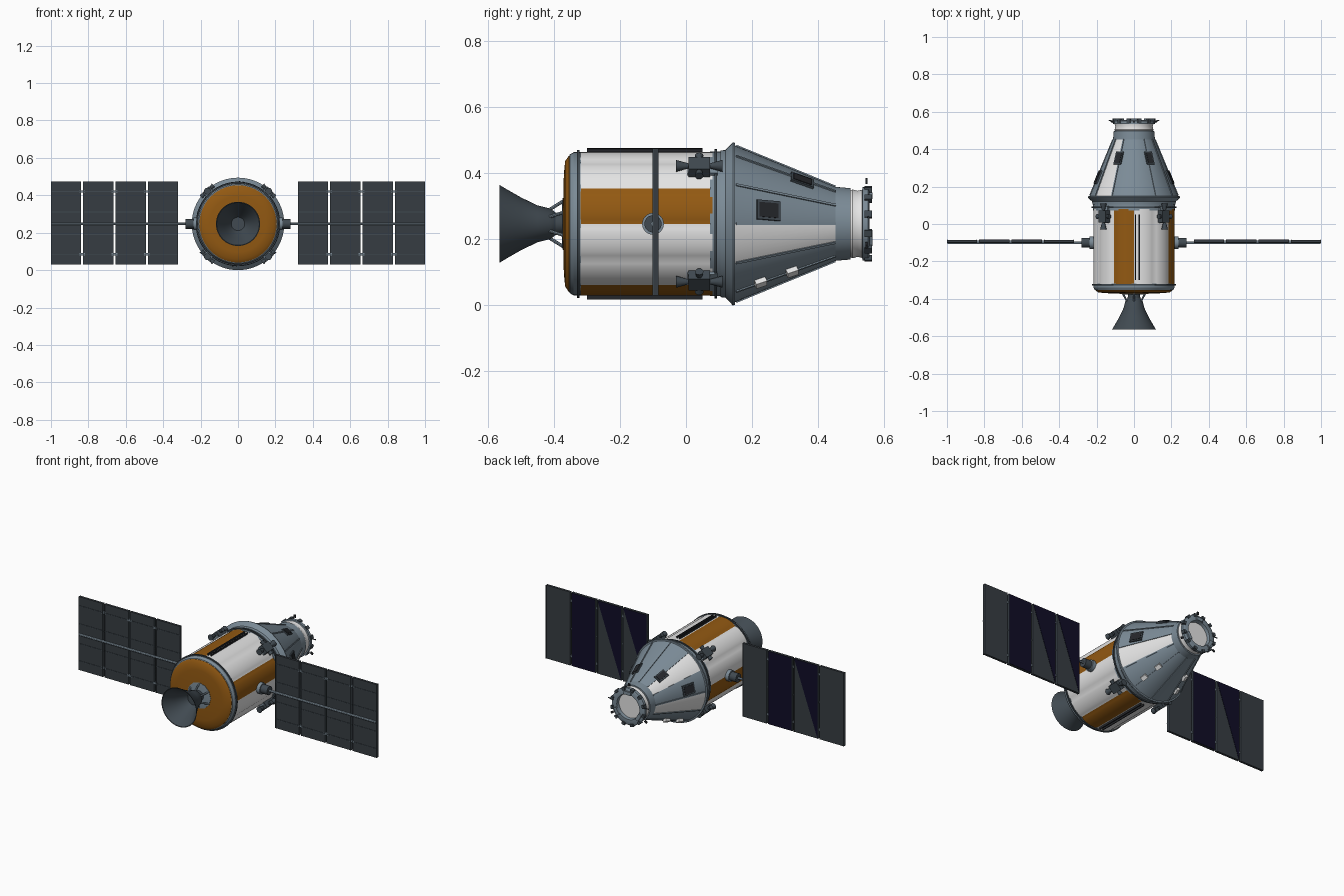
import bpy, bmesh, math
from mathutils import Matrix, Vector

if "Cube" in bpy.data.objects:
    bpy.data.objects.remove(bpy.data.objects["Cube"])

C = 0.247          # height of the craft's long axis
D = math.radians


def mat(name, rgb):
    m = bpy.data.materials.new(name)
    m.diffuse_color = (*rgb, 1)
    m.use_nodes = True
    m.node_tree.nodes["Principled BSDF"].inputs["Base Color"].default_value = m.diffuse_color
    return m


WHITE = mat("white_blanket", (0.78, 0.78, 0.78))
ORANGE = mat("orange_foil", (0.29, 0.10, 0.006))
SLATE = mat("slate_metal", (0.20, 0.26, 0.31))
DARK = mat("dark_metal", (0.052, 0.068, 0.082))
PANEL = mat("panel_grey", (0.037, 0.046, 0.054))
NAVY = mat("solar_navy", (0.005, 0.004, 0.02))
BLACK = mat("window_black", (0.018, 0.02, 0.024))


def finish(name, bm, *mats):
    bmesh.ops.recalc_face_normals(bm, faces=bm.faces)
    me = bpy.data.meshes.new(name)
    bm.to_mesh(me)
    bm.free()
    for m in mats:
        me.materials.append(m)
    ob = bpy.data.objects.new(name, me)
    bpy.context.collection.objects.link(ob)
    return ob


def lathe(name, prof, mats, rule=None, puff=0.0, seg=96):
    """Turn (y, radius) points around the long axis; rule(sector 0..11) picks the colour."""
    bm = bmesh.new()
    rings = []
    for y, r in prof:
        ring = []
        for i in range(seg):
            a = 2 * math.pi * i / seg
            rr = r + puff * abs(math.sin(6 * a)) ** 0.6
            ring.append(bm.verts.new((rr * math.cos(a), y, C + rr * math.sin(a))))
        rings.append(ring)
    for p, q in zip(rings, rings[1:]):
        for i in range(seg):
            j = (i + 1) % seg
            f = bm.faces.new((p[i], p[j], q[j], q[i]))
            if rule:
                f.material_index = rule(i * 12 // seg)
    bm.faces.new(rings[0])
    bm.faces.new(rings[-1])
    return finish(name, bm, *mats)


def box(name, size, m, mtx):
    bm = bmesh.new()
    bmesh.ops.create_cube(bm, size=1, matrix=mtx @ Matrix.Diagonal((*size, 1)))
    return finish(name, bm, m)


def rod(name, p, q, r1, r2, m, seg=16):
    p, q = Vector(p), Vector(q)
    d = q - p
    mtx = Matrix.Translation((p + q) / 2) @ d.to_track_quat('Z', 'Y').to_matrix().to_4x4()
    bm = bmesh.new()
    bmesh.ops.create_cone(bm, cap_ends=True, segments=seg, radius1=r1, radius2=r2,
                          depth=d.length, matrix=mtx)
    return finish(name, bm, m)


def around(deg, y, r):
    """Frame on the hull: local x outward, y along the craft, z around it."""
    a = D(deg)
    return (Matrix.Translation((r * math.cos(a), y, C + r * math.sin(a)))
            @ Matrix.Rotation(-a, 4, 'Y'))


def at(x, y, z):
    return Matrix.Translation((x, y, z))


# Service module: blanket sectors, end rings, domed foil back
lathe("service_hull", [(-0.32, 0.214), (0.08, 0.214)], [WHITE, ORANGE],
      lambda s: int(s % 3 == 0), puff=0.006)
lathe("aft_ring", [(-0.356, 0.2), (-0.352, 0.21), (-0.34, 0.217), (-0.318, 0.217)], [SLATE])
lathe("aft_band", [(-0.33, 0.21), (-0.33, 0.224), (-0.322, 0.224), (-0.322, 0.21)], [DARK])
lathe("foil_back", [(-0.372, 0.07), (-0.37, 0.15), (-0.366, 0.19), (-0.355, 0.206),
                    (-0.34, 0.206)], [ORANGE])
lathe("engine_plate", [(-0.376, 0.06), (-0.374, 0.078), (-0.36, 0.078)], [SLATE], seg=12)
lathe("forward_band", [(0.072, 0.21), (0.072, 0.219), (0.11, 0.219), (0.11, 0.21)], [SLATE])
lathe("forward_ring", [(0.086, 0.21), (0.086, 0.226), (0.094, 0.226), (0.094, 0.21)], [DARK])

# Cable rails along the top and the bottom
for deg in (83, 88, 263, 268):
    box("cable_rail", (0.012, 0.35, 0.006), BLACK, around(deg, -0.125, 0.223))

# Engine bell and its struts
lathe("engine_bell", [(-0.365, 0.03), (-0.395, 0.034), (-0.41, 0.046), (-0.45, 0.056),
                      (-0.50, 0.08), (-0.54, 0.103), (-0.565, 0.118), (-0.564, 0.114),
                      (-0.50, 0.075), (-0.45, 0.05), (-0.43, 0.036)], [DARK], seg=64)
for k in range(6):
    rod("engine_strut", around(60 * k + 30, -0.37, 0.07).translation,
        around(60 * k + 30, -0.412, 0.044).translation, 0.005, 0.005, SLATE, 8)

# Crew capsule: heat shield flare and ribbed cone
lathe("heat_shield", [(0.105, 0.222), (0.12, 0.224), (0.138, 0.243), (0.142, 0.247),
                      (0.148, 0.245), (0.15, 0.23)], [SLATE])
Y0, Y1, R0, R1 = 0.146, 0.457, 0.238, 0.11
SLOPE = math.atan((R0 - R1) / (Y1 - Y0))


def cone_r(y):
    return R0 + (R1 - R0) * (y - Y0) / (Y1 - Y0)


def on_cone(deg, y, lift=0.0):
    return around(deg, y, cone_r(y) + lift) @ Matrix.Rotation(SLOPE, 4, 'Z')


lathe("capsule_cone", [(Y0, R0), (Y1, R1)], [SLATE, WHITE], lambda s: int(s in (4, 6, 11)))
for k in range(12):
    box("cone_rib", (0.008, 0.325, 0.007), SLATE, on_cone(30 * k, 0.302))

# Windows on frames
for deg, y, ln in ((12, 0.25, 0.068), (168, 0.25, 0.068), (58, 0.352, 0.065), (122, 0.352, 0.065)):
    box("window_frame", (0.008, ln + 0.008, 0.06 if y < 0.3 else 0.045), DARK, on_cone(deg, y, 0.002))
    box("window_pane", (0.009, ln - 0.006, 0.045 if y < 0.3 else 0.032), BLACK, on_cone(deg, y, 0.004))
# Small white thruster housings under the cone
for deg in (-57, 237):
    for y in (0.225, 0.32):
        box("cone_thruster", (0.024, 0.035, 0.025), WHITE, on_cone(deg, y, 0.004))

# Nose collar and docking ring
lathe("nose_collar", [(0.45, 0.1), (0.452, 0.112), (0.498, 0.108), (0.5, 0.095)], [SLATE])
lathe("nose_tunnel", [(0.495, 0.1), (0.505, 0.104), (0.52, 0.1), (0.537, 0.104)], [WHITE])
lathe("docking_ring", [(0.533, 0.1), (0.535, 0.111), (0.552, 0.111), (0.556, 0.104),
                       (0.556, 0.076), (0.515, 0.07), (0.515, 0.02)], [SLATE], seg=64)
lathe("docking_hatch", [(0.51, 0.069), (0.518, 0.066), (0.522, 0.03)], [DARK], seg=48)
for k in range(12):
    box("docking_latch", (0.016, 0.024, 0.02), DARK, around(30 * k + 15, 0.552, 0.108))
for deg in (90, 210, 330):
    box("docking_petal", (0.02, 0.018, 0.045), SLATE, around(deg, 0.556, 0.085))
    box("docking_target", (0.018, 0.006, 0.012), BLACK, around(deg, 0.546, 0.13))
for s in (-1, 1):
    rod("nose_antenna", (s * 0.1, 0.55, C + 0.02), (s * 0.135, 0.553, C + 0.02), 0.003, 0.003, DARK, 8)

# Attitude thruster blocks, four nozzles each
for deg in (47, 133, 227, 313):
    f = around(deg, 0.04, 0.232)
    box("thruster_block", (0.04, 0.066, 0.052), DARK, f)
    box("thruster_mount", (0.02, 0.09, 0.04), SLATE, around(deg, 0.05, 0.219))
    for s in (-1, 1):
        rod("fore_aft_nozzle", f @ Vector((0.008, s * 0.03, 0)), f @ Vector((0.008, s * 0.07, 0)),
            0.007, 0.018, DARK)
        rod("roll_nozzle", f @ Vector((0.008, 0, s * 0.02)), f @ Vector((0.008, 0, s * 0.045)),
            0.008, 0.013, DARK)

# Solar wings: drive, boom, four framed panels with cells on the far side
W, PITCH, ZC, H = 0.162, 0.1727, 0.2525, 0.445
CELLS = {1: ("half", "half", "full", ""), -1: ("", "full", "half", "")}
for s in (-1, 1):
    rod("wing_drive", (s * 0.2, -0.1, C), (s * 0.282, -0.1, C), 0.026, 0.026, DARK, 24)
    rod("wing_drive_collar", (s * 0.205, -0.1, C), (s * 0.238, -0.1, C), 0.033, 0.033, SLATE, 24)
    rod("wing_boom", (s * 0.28, -0.1, C), (s * 0.998, -0.1, C), 0.007, 0.007, SLATE, 12)
    for k in range(4):
        x = s * (0.401 + k * PITCH)
        box("solar_panel", (W, 0.014, H), PANEL, at(x, -0.092, ZC))
        for z in (0.085, 0.19, 0.31, 0.42):
            box("panel_batten", (W, 0.003, 0.004), DARK, at(x, -0.1, z))
        for e in (-1, 1):
            box("panel_edge", (0.003, 0.018, H), DARK, at(x + e * (W / 2 - 0.0015), -0.092, ZC))
        if k < 3:
            for z in (0.085, 0.42):
                box("panel_hinge", (0.03, 0.012, 0.012), SLATE, at(x + s * PITCH / 2, -0.094, z))
        # dark cell sheet, whole or cut along the diagonal
        kind = CELLS[s][k]
        if kind:
            w, h = W / 2 - 0.003, H / 2 - 0.002
            pts = [(w, h), (-w, h), (-w, -h)] + ([(w, -h)] if kind == "full" else [])
            bm = bmesh.new()
            face = bm.faces.new([bm.verts.new((x + px, -0.086, ZC + pz)) for px, pz in pts])
            ext = bmesh.ops.extrude_face_region(bm, geom=[face])["geom"]
            bmesh.ops.translate(bm, vec=(0, 0.003, 0),
                                verts=[g for g in ext if isinstance(g, bmesh.types.BMVert)])
            finish("solar_cells", bm, NAVY)

# Smooth the round parts, keep edges sharp
for ob in bpy.data.objects:
    ob.select_set(True)
bpy.context.view_layer.objects.active = bpy.data.objects["service_hull"]
bpy.ops.object.shade_smooth_by_angle(angle=D(30))
